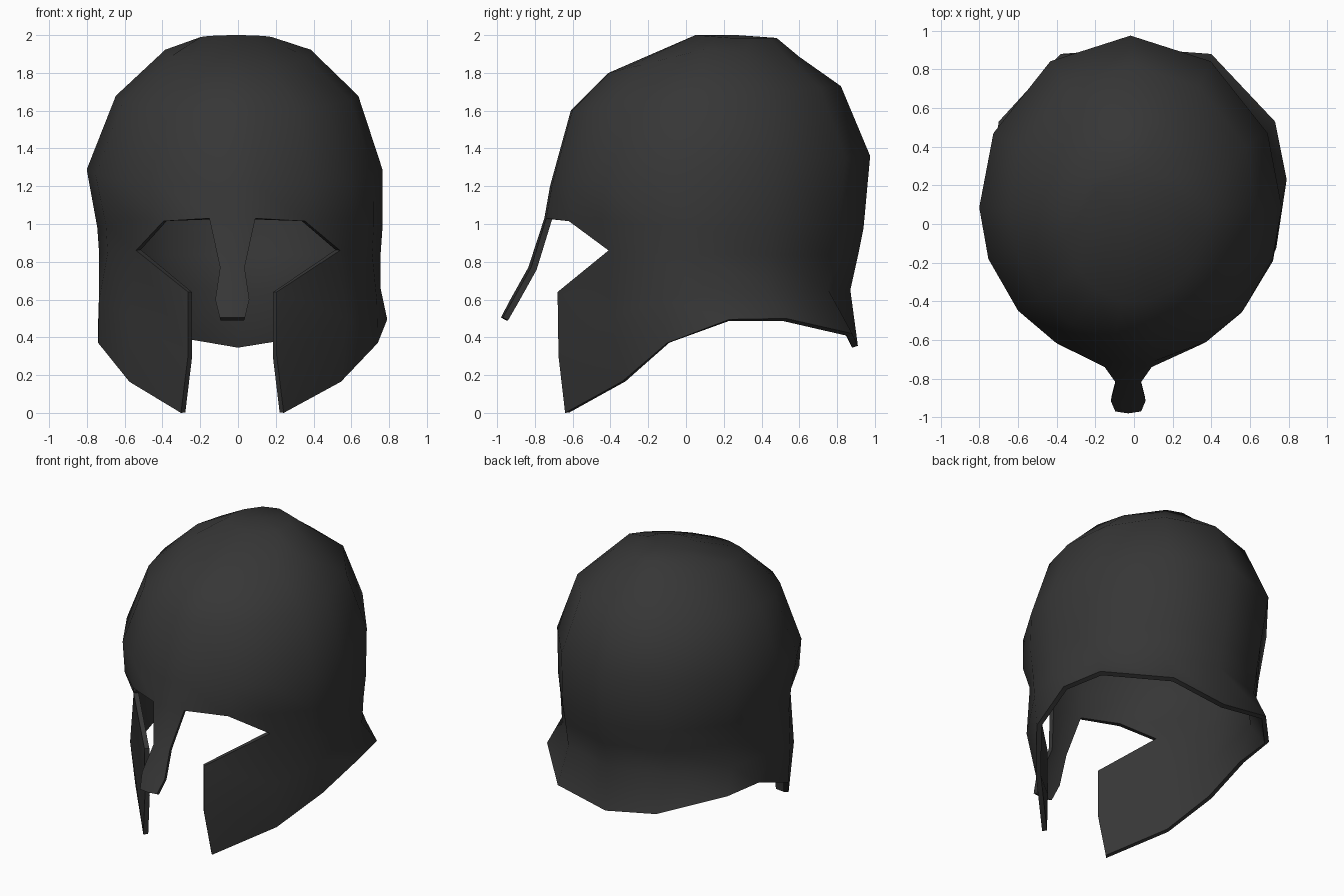
import bpy, bmesh, math

if "Cube" in bpy.data.objects:
    bpy.data.objects.remove(bpy.data.objects["Cube"])

iron = bpy.data.materials.new("dark_iron")
iron.diffuse_color = (0.037, 0.037, 0.037, 1)
iron.use_nodes = True
iron.node_tree.nodes["Principled BSDF"].inputs["Base Color"].default_value = iron.diffuse_color

# Columns run from the front centre (0 deg) round to the back centre (180 deg)
ANGLES = [math.radians(a) for a in (0, 9, 30, 48, 70, 89, 115, 148, 180)]
YC = 0.1

# Rings: front z, side z, back z, half width, front y, back y, sideways shift
RINGS = [
    (2.00, 1.985, 1.985, 0.20, 0.05, 0.48, -0.01),
    (1.80, 1.925, 1.885, 0.385, -0.41, 0.60, 0.0),
    (1.60, 1.68, 1.73, 0.642, -0.61, 0.82, -0.005),
    (1.20, 1.29, 1.36, 0.783, -0.72, 0.975, -0.018),
    (1.03, 0.98, 0.98, 0.755, -0.75, 0.94, 0.01),
    (0.86, 0.84, 0.83, 0.745, -0.72, 0.91, 0.01),
    (0.63, 0.66, 0.65, 0.745, -0.68, 0.87, 0.01),
]
BROW, EYE, JAW, RIM = 4, 5, 6, 7

# Special points (x offset from centre, y, z, sideways shift)
POINTS = {
    (3, EYE): (0.54, -0.41, 0.86, 0.0),         # eye corner
    (3, JAW): (0.575, -0.40, 0.50, 0.0),
    (4, JAW): (0.735, -0.13, 0.60, 0.0),
    # lower rim, rising over the neck
    (3, RIM): (0.56, -0.34, 0.165, -0.015),
    (4, RIM): (0.74, -0.10, 0.37, 0.0),
    (5, RIM): (0.765, 0.23, 0.495, 0.025),
    (6, RIM): (0.715, 0.53, 0.50, 0.015),
    (7, RIM): (0.39, 0.88, 0.42, 0.01),
    (8, RIM): (0.0, 0.91, 0.355, 0.0),
    # front edge of the cheek guard
    ("cheek", EYE): (0.235, -0.68, 0.64, -0.03),
    ("cheek", JAW): (0.235, -0.675, 0.30, -0.03),
    ("cheek", RIM): (0.272, -0.64, 0.0, -0.03),
    # nose guard: centre line, then edge
    (0, BROW): (0.0, -0.75, 1.03, -0.025),
    (0, EYE): (0.0, -0.835, 0.77, -0.03),
    (0, JAW): (0.0, -0.93, 0.60, -0.03),
    (0, RIM): (0.0, -0.98, 0.505, -0.03),
    (1, BROW): (0.122, -0.74, 1.03, -0.03),
    (1, EYE): (0.065, -0.82, 0.77, -0.03),
    (1, JAW): (0.09, -0.915, 0.60, -0.03),
    (1, RIM): (0.067, -0.97, 0.505, -0.03),
    (2, BROW): (0.375, -0.62, 1.015, -0.02),
    (3, BROW): (0.565, -0.46, 1.02, -0.01),
}

bm = bmesh.new()
cache = {}


def vert(side, col, row):
    """Vertex of the shell at a column and row, on the +1 or -1 side."""
    if col in (0, 8):
        side = 1
    key = (side, col, row)
    if key not in cache:
        if (col, row) in POINTS:
            x, y, z, shift = POINTS[(col, row)]
        else:
            zf, zs, zb, w, yf, yb, shift = RINGS[row]
            c = math.cos(ANGLES[col])
            x = 0.0 if col in (0, 8) else w * math.sin(ANGLES[col])
            yc = max(YC, (yf + yb) / 2 - 0.03)
            y = yc + c * (yf - yc) if c > 0 else yc - c * (yb - yc)
            z = zs + abs(c) * ((zf if c > 0 else zb) - zs)
        cache[key] = bm.verts.new((side * x + shift, y, z))
    return cache[key]


def patch(side, *corners):
    """Face through (column, row) corners, wound to suit its side."""
    loop = [vert(side, col, row) for col, row in corners]
    bm.faces.new(loop if side > 0 else loop[::-1])


def quad(side, a, b, row):
    patch(side, (a, row), (b, row), (b, row + 1), (a, row + 1))


crown = bm.verts.new((-0.01, 0.27, 2.0))
for side in (1, -1):
    for col in range(8):
        # crown fan
        tri = [crown, vert(side, col + 1, 0), vert(side, col, 0)]
        bm.faces.new(tri if side > 0 else tri[::-1])
        # dome
        for row in range(BROW):
            quad(side, col, col + 1, row)
    for row in range(BROW, RIM):
        # sides and neck guard
        for col in range(3, 8):
            quad(side, col, col + 1, row)
        # nose guard
        quad(side, 0, 1, row)
    # slanted outer corner of the eye opening
    patch(side, (2, BROW), (3, BROW), (3, EYE))
    # cheek guard
    for row in (EYE, JAW):
        quad(side, "cheek", 3, row)

bmesh.ops.recalc_face_normals(bm, faces=bm.faces)
if sum(f.normal.z for f in crown.link_faces) < 0:
    bmesh.ops.reverse_faces(bm, faces=bm.faces)

mesh = bpy.data.meshes.new("helmet_shell")
bm.to_mesh(mesh)
bm.free()
mesh.materials.append(iron)
helmet = bpy.data.objects.new("helmet_shell", mesh)
bpy.context.collection.objects.link(helmet)
bpy.context.view_layer.objects.active = helmet
helmet.select_set(True)

# Wall thickness, grown inward
wall = helmet.modifiers.new("wall", 'SOLIDIFY')
wall.thickness = 0.032
wall.offset = -1
bpy.ops.object.modifier_apply(modifier="wall")
bpy.ops.object.shade_smooth_by_angle(angle=math.radians(60))
